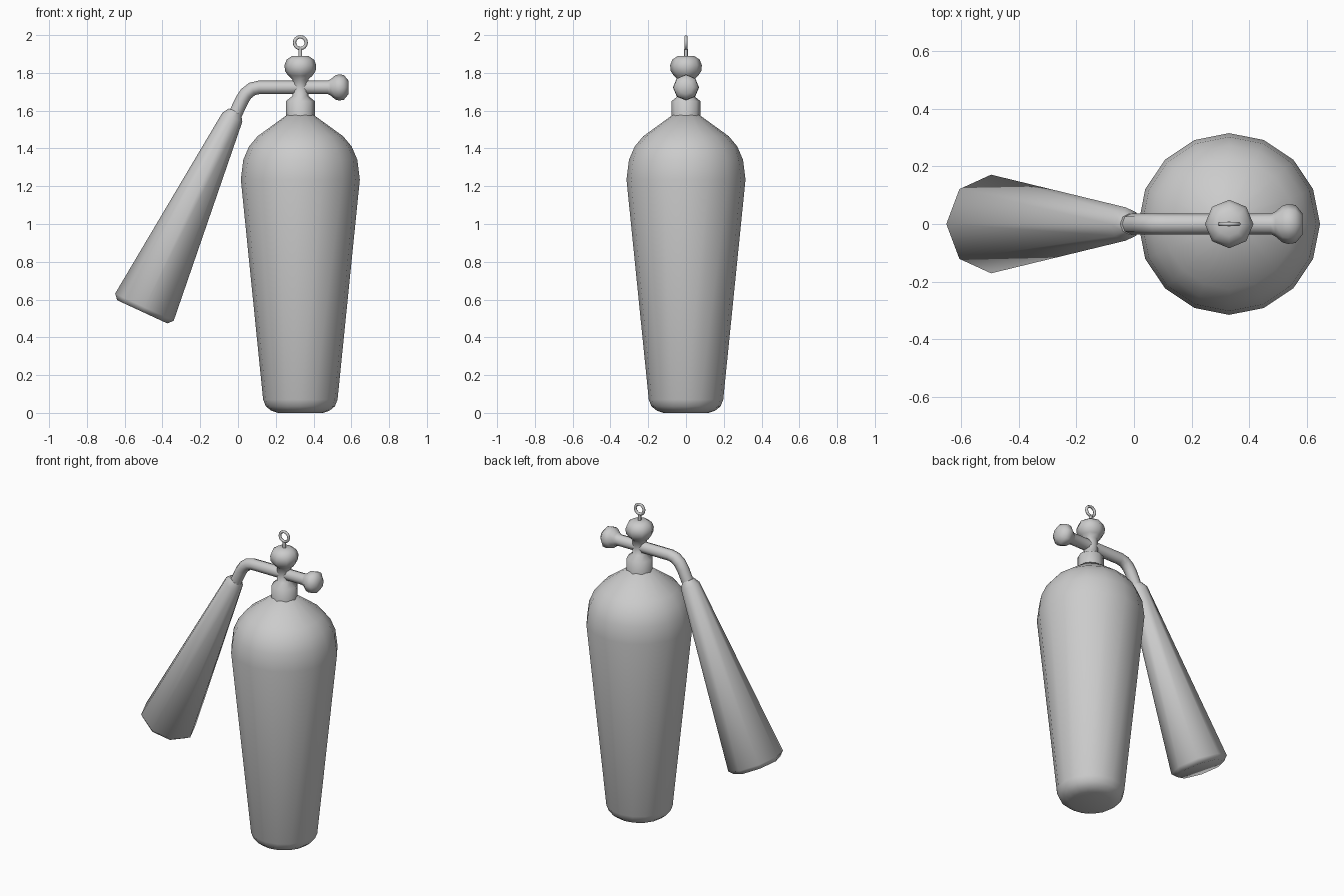
import bpy, bmesh, math
from mathutils import Vector

cube = bpy.data.objects.get("Cube")
if cube:
    bpy.data.objects.remove(cube, do_unlink=True)

grey = bpy.data.materials.new("light grey")
grey.use_nodes = True
colour = (0.6, 0.6, 0.6, 1)
grey.diffuse_color = colour
grey.node_tree.nodes["Principled BSDF"].inputs["Base Color"].default_value = colour

AXIS_X = 0.33
PIPE_Z = 1.723


def sweep(name, rings, sides, angle=50):
    """Skin (centre, direction, radius) rings in a row and cap both ends."""
    bm = bmesh.new()
    loops = []
    for centre, direction, radius in rings:
        d = Vector(direction).normalized()
        u = Vector((0, 1, 0))
        v = d.cross(u)
        loops.append([bm.verts.new(Vector(centre) + radius * (
            u * math.cos(math.tau * i / sides) + v * math.sin(math.tau * i / sides)))
            for i in range(sides)])
    for a, b in zip(loops, loops[1:]):
        for i in range(sides):
            j = (i + 1) % sides
            bm.faces.new((a[i], a[j], b[j], b[i]))
    bm.faces.new(loops[0])
    bm.faces.new(loops[-1])
    bmesh.ops.recalc_face_normals(bm, faces=bm.faces)
    mesh = bpy.data.meshes.new(name)
    bm.to_mesh(mesh)
    bm.free()
    obj = bpy.data.objects.new(name, mesh)
    bpy.context.collection.objects.link(obj)
    finish(obj, angle)
    return obj


def finish(obj, angle):
    obj.data.materials.append(grey)
    bpy.ops.object.select_all(action='DESELECT')
    obj.select_set(True)
    bpy.context.view_layer.objects.active = obj
    bpy.ops.object.shade_smooth_by_angle(angle=math.radians(angle))


def turned(name, start, direction, profile, sides, angle=50):
    """Lathe (distance, radius) pairs along a straight axis."""
    d = Vector(direction).normalized()
    return sweep(name, [(Vector(start) + d * t, d, r) for t, r in profile], sides, angle)


# Tapered tank with domed shoulder
turned("tank", (AXIS_X, 0, 0), (0, 0, 1),
       [(0, 0.12), (0.012, 0.155), (0.035, 0.183), (0.07, 0.197), (1.235, 0.315),
        (1.34, 0.302), (1.41, 0.272), (1.465, 0.226), (1.578, 0.07)], 16)

# Neck collar, valve stem and rounded cap
turned("valve", (AXIS_X, 0, 0), (0, 0, 1),
       [(1.55, 0.077), (1.65, 0.077), (1.678, 0.042), (1.765, 0.042),
        (1.785, 0.064), (1.81, 0.081), (1.84, 0.084), (1.87, 0.073), (1.89, 0.043)], 8)

# Side knob on a short pipe
turned("side_knob", (AXIS_X, 0, PIPE_Z), (1, 0, 0),
       [(0, 0.036), (0.145, 0.036), (0.16, 0.043), (0.185, 0.064), (0.205, 0.069),
        (0.23, 0.066), (0.255, 0.036)], 8)

# Bent discharge pipe
path = [Vector(p) for p in ((AXIS_X, 0, PIPE_Z), (0.11, 0, PIPE_Z), (0.075, 0, 1.715),
                            (0.043, 0, 1.69), (0.022, 0, 1.658), (-0.015, 0, 1.58))]
rings = []
for i, p in enumerate(path):
    tangent = path[min(i + 1, len(path) - 1)] - path[max(i - 1, 0)]
    rings.append((p, tangent, 0.036))
sweep("discharge_pipe", rings, 8)

# Flared horn with a chamfered mouth
turned("horn", (-0.03, 0, 1.565), (-0.42, 0, -0.907),
       [(-0.035, 0.036), (0, 0.058), (1.108, 0.171), (1.135, 0.146)], 8)

# Pull ring and its shank
bpy.ops.mesh.primitive_torus_add(major_segments=16, minor_segments=6, major_radius=0.031,
                                 minor_radius=0.009, location=(AXIS_X, 0, 1.96),
                                 rotation=(math.pi / 2, 0, 0))
ring = bpy.context.object
ring.name = "pull_ring"
finish(ring, 80)
turned("ring_shank", (AXIS_X, 0, 0), (0, 0, 1), [(1.88, 0.01), (1.927, 0.01)], 8)
